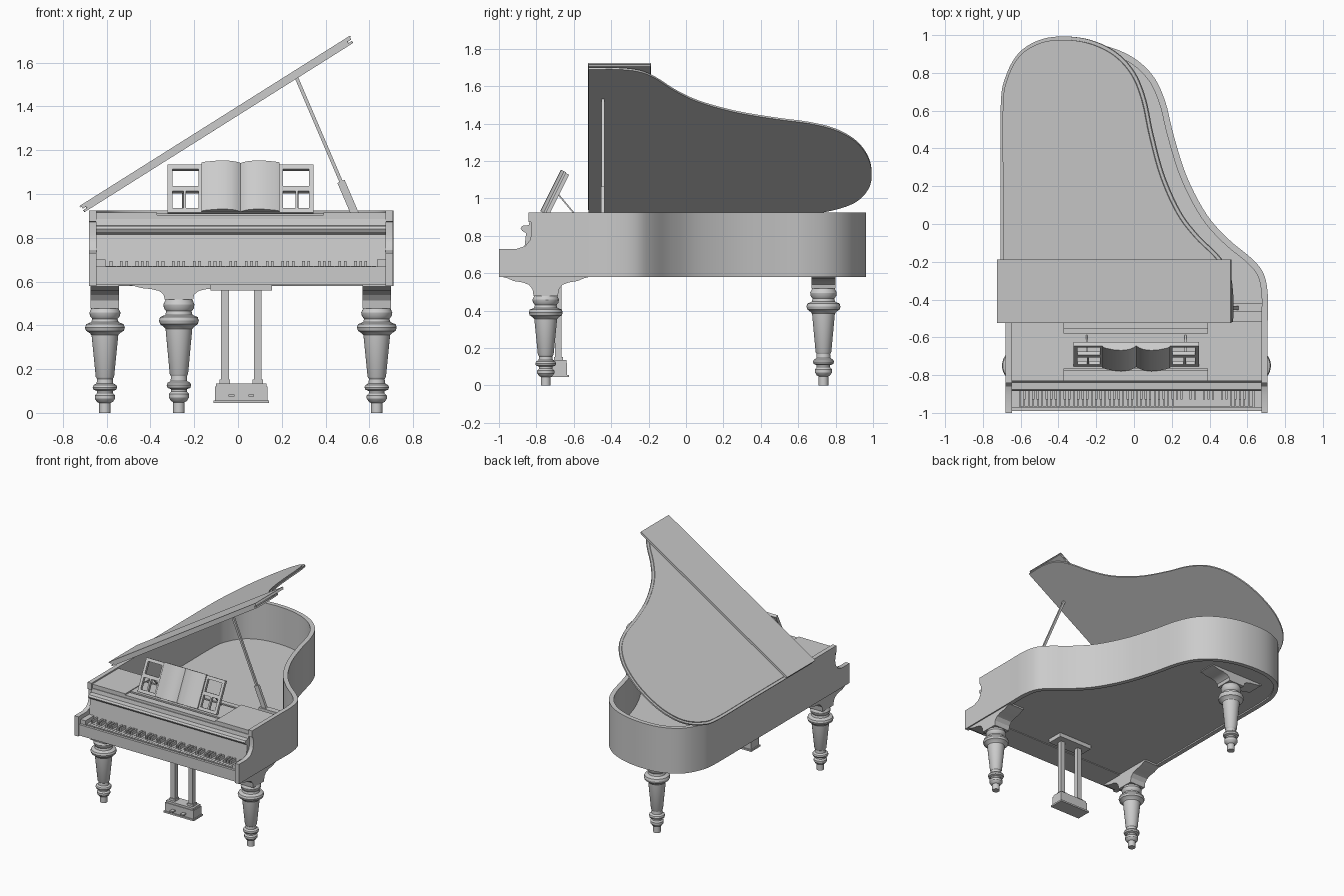
import bpy, bmesh, math
from mathutils import Matrix, Vector

if "Cube" in bpy.data.objects:
    bpy.data.objects.remove(bpy.data.objects["Cube"])

grey = bpy.data.materials.new("plain grey")
grey.use_nodes = True
grey.diffuse_color = (0.6, 0.6, 0.6, 1)
grey.node_tree.nodes["Principled BSDF"].inputs["Base Color"].default_value = (0.6, 0.6, 0.6, 1)
parts = []


def finish(name, bm, matrix=None):
    bmesh.ops.recalc_face_normals(bm, faces=bm.faces)
    mesh = bpy.data.meshes.new(name)
    bm.to_mesh(mesh)
    bm.free()
    mesh.materials.append(grey)
    obj = bpy.data.objects.new(name, mesh)
    bpy.context.collection.objects.link(obj)
    if matrix:
        obj.matrix_world = matrix
    parts.append(obj)
    return obj


def add_box(bm, x, y, z):
    size = Matrix.Diagonal((x[1] - x[0], y[1] - y[0], z[1] - z[0], 1))
    centre = Matrix.Translation([sum(r) / 2 for r in (x, y, z)])
    bmesh.ops.create_cube(bm, size=1, matrix=centre @ size)


def boxes(name, items, matrix=None):
    bm = bmesh.new()
    for item in items:
        add_box(bm, *item)
    return finish(name, bm, matrix)


def prism(name, pts, axis, lo, hi, matrix=None):
    """Extrude a 2D outline along x, y or z."""
    place = {"x": lambda a, b, t: (t, a, b),
             "y": lambda a, b, t: (a, t, b),
             "z": lambda a, b, t: (a, b, t)}[axis]
    bm = bmesh.new()
    face = bm.faces.new([bm.verts.new(place(a, b, lo)) for a, b in pts])
    new = bmesh.ops.extrude_face_region(bm, geom=[face])["geom"]
    shift = Vector(place(0, 0, hi - lo))
    bmesh.ops.translate(bm, vec=shift, verts=[v for v in new if isinstance(v, bmesh.types.BMVert)])
    return finish(name, bm, matrix)


def lathe(name, profile, x, y, stretch=1):
    bm = bmesh.new()
    verts = [bm.verts.new((r, 0, z * stretch)) for r, z in profile]
    edges = [bm.edges.new(pair) for pair in zip(verts, verts[1:])]
    bmesh.ops.spin(bm, geom=verts + edges, cent=(0, 0, 0), axis=(0, 0, 1),
                   angle=math.tau, steps=32)
    bmesh.ops.remove_doubles(bm, verts=bm.verts, dist=0.0001)
    return finish(name, bm, Matrix.Translation((x, y, 0)))


def bar(name, a, b, width, depth):
    a, b = Vector(a), Vector(b)
    turn = (b - a).to_track_quat("Z", "Y").to_matrix().to_4x4()
    w, d = width / 2, depth / 2
    return boxes(name, [((-w, w), (-d, d), (0, (b - a).length))], Matrix.Translation(a) @ turn)


def smooth(pts, steps=5):
    """Catmull-Rom curve through the points."""
    p = [Vector(q) for q in [pts[0]] + pts + [pts[-1]]]
    out = []
    for a, b, c, d in zip(p, p[1:], p[2:], p[3:]):
        for i in range(steps):
            t = i / steps
            out.append(b + (c - a) * t / 2 + (2 * a - 5 * b + 4 * c - d) * t * t / 2
                       + (3 * b - a - 3 * c + d) * t ** 3 / 2)
    return out + [p[-1]]


def offset(path, dist):
    out = []
    for i, p in enumerate(path):
        d = (path[min(i + 1, len(path) - 1)] - path[max(i - 1, 0)]).normalized()
        out.append(p + Vector((-d.y, d.x)) * dist)
    return out


# Curved case: rim wall and floor
outline = smooth([(-.68, -.82), (-.68, -.52), (-.68, .2), (-.68, .62), (-.655, .76), (-.58, .88),
                  (-.46, .945), (-.32, .963), (-.16, .945), (-.01, .885), (.1, .785),
                  (.165, .65), (.21, .47), (.28, .25), (.385, .05), (.5, -.08), (.62, -.18),
                  (.685, -.26), (.708, -.37), (.708, -.52), (.708, -.82)])
prism("rim", outline + offset(outline, -.033)[::-1], "z", .58, .925)
prism("floor", offset(outline, -.015), "z", .59, .64)

# Cheeks beside the keyboard
cheek = [(-.8, .925), (-.842, .925), (-.842, .875), (-.828, .872), (-.826, .81), (-.835, .775),
         (-.86, .745), (-.905, .73), (-1, .73), (-1, .58), (-.8, .58)]
prism("right_cheek", cheek, "x", -.68, -.647)
prism("left_cheek", cheek, "x", .675, .708)

# Keybed, key slip, key blocks, fallboard
boxes("keybed", [((-.65, .68), (-.98, -.8), (.585, .65)),
                 ((-.65, .68), (-.99, -.972), (.585, .668)),
                 ((-.65, -.606), (-.972, -.86), (.64, .7)),
                 ((.634, .68), (-.972, -.86), (.64, .7))])
prism("fallboard", [(-.872, .66), (-.855, .815), (-.876, .826), (-.884, .84), (-.876, .853),
                    (-.84, .857), (-.835, .885), (-.76, .885), (-.76, .66)], "x", -.648, .676)

# Keys
first, pitch = -.604, 1.236 / 52
boxes("white_keys", [((first + i * pitch + .001, first + (i + 1) * pitch - .001),
                      (-.965, -.86), (.645, .672)) for i in range(52)])
boxes("black_keys", [((first + i * pitch - .006, first + i * pitch + .006),
                      (-.93, -.86), (.66, .695)) for i in range(1, 52) if i % 7 in (1, 3, 4, 6, 0)])

# Deck, inner wall and music shelf
boxes("front_deck", [((-.65, .68), (-.8, -.52), (.87, .892)),
                     ((-.648, -.37), (-.83, -.515), (.885, .915)),
                     ((.39, .676), (-.83, -.515), (.885, .915)),
                     ((-.37, .39), (-.83, -.775), (.885, .905)),
                     ((-.37, .39), (-.555, -.515), (.885, .905)),
                     ((-.65, .68), (-.55, -.525), (.62, .88))])
boxes("music_shelf", [((-.37, .39), (-.765, -.58), (.885, .91))])
boxes("prop_rail", [((.5, .68), (-.465, -.42), (.87, .905))])

# Music desk: two window frames with an open book between them
tilt = Matrix.Translation((.012, -.745, .912)) @ Matrix.Rotation(math.radians(-26.5), 4, "X")
frame = []
for s in (-1, 1):
    def span(a, b):
        return tuple(sorted((s * a, s * b)))
    d = (-.01, .012)
    frame += [(span(.17, .193), d, (0, .245)), (span(.312, .333), d, (0, .245)),
              (span(.17, .333), d, (0, .022)), (span(.17, .333), d, (.108, .134)),
              (span(.17, .333), d, (.222, .245)), (span(.25, .262), d, (.02, .11))]
boxes("music_desk", frame + [((-.18, .18), (-.008, .012), (0, .245))], tilt)
page = [(.178, -.008), (.178, -.02), (.16, -.027), (.12, -.036), (.08, -.04), (.04, -.035),
        (.015, -.024), (0, -.013)]
book = page + [(-x, y) for x, y in page[-2::-1]]
prism("open_book", book, "z", .002, .25, tilt)
for x in (-.25, .272):
    bar("desk_strut", (x, -.69, 1.03), (x, -.59, .91), .01, .008)

# Raised lid with the front flap folded back over it
lid_place = Matrix.Translation((-.7, 0, .918)) @ Matrix.Rotation(math.radians(-32.2), 4, "Y")


def lid_outline(grow):
    pts = [(p.x + .71, p.y) for p in offset(outline, grow) if p.y >= -.521]
    return pts


prism("lid", lid_outline(.03), "z", 0, .011, lid_place)
prism("lid_panel", lid_outline(.012), "z", .011, .018, lid_place)
boxes("lid_flap", [((0, 1.45), (-.52, -.19), (.018, .028)),
                   ((-.006, 1.455), (-.524, -.188), (.028, .036))], lid_place)

# Prop stick
low, high = Vector((.538, -.445, .9)), Vector((.268, -.445, 1.53))
bar("prop_stick", low, high, .016, .016)
bar("prop_foot", low, low.lerp(high, .25), .02, .036)

# Turned legs with curved brackets
turning = [(0, 0), (.026, 0), (.026, .045), (.036, .05), (.046, .065), (.046, .08), (.036, .09),
           (.036, .1), (.052, .106), (.056, .117), (.052, .127), (.038, .135), (.036, .155),
           (.042, .165), (.061, .355), (.07, .365), (.086, .375), (.091, .39), (.086, .405),
           (.062, .415), (.058, .43), (.068, .442), (.071, .458), (.066, .47), (.06, .48), (0, .482)]
side = [(.065, 0), (.07, .035), (.09, .06), (.125, .073), (.17, .08), (.205, .095), (.225, .1),
        (.225, .112)]
bracket = side + [(-a, b) for a, b in side[::-1]]
for name, x in (("front_right", -.608), ("front_left", .634)):
    lathe(name + "_leg", turning, x, -.75)
    prism(name + "_bracket", [(a - .75, b + .478) for a, b in bracket], "x", x - .065, x + .065)
lathe("back_leg", turning, -.27, .735, 1.08)
prism("back_bracket", [(a - .27, b * .65 + .518) for a, b in bracket], "y", .67, .8)

# Pedal lyre
boxes("pedal_lyre", [((-.125, .155), (-.74, -.62), (.56, .59)),
                     ((-.105, .135), (-.73, -.635), (.055, .12)),
                     ((-.112, .142), (-.738, -.625), (.045, .057)),
                     ((-.1, .13), (-.725, -.64), (.12, .135))])
for x in (-.06, .09):
    boxes("lyre_post", [((x - .018, x + .018), (-.7, -.665), (.15, .56)),
                        ((x - .024, x + .024), (-.706, -.658), (.135, .152))])
boxes("pedals", [((x - .013, x + .013), (-.765, -.73), (.075, .085)) for x in (-.03, .06)])

# Smooth the curved parts, keeping hard edges
bpy.ops.object.select_all(action="DESELECT")
for obj in parts:
    obj.select_set(True)
bpy.context.view_layer.objects.active = parts[0]
bpy.ops.object.shade_smooth_by_angle(angle=math.radians(30))
